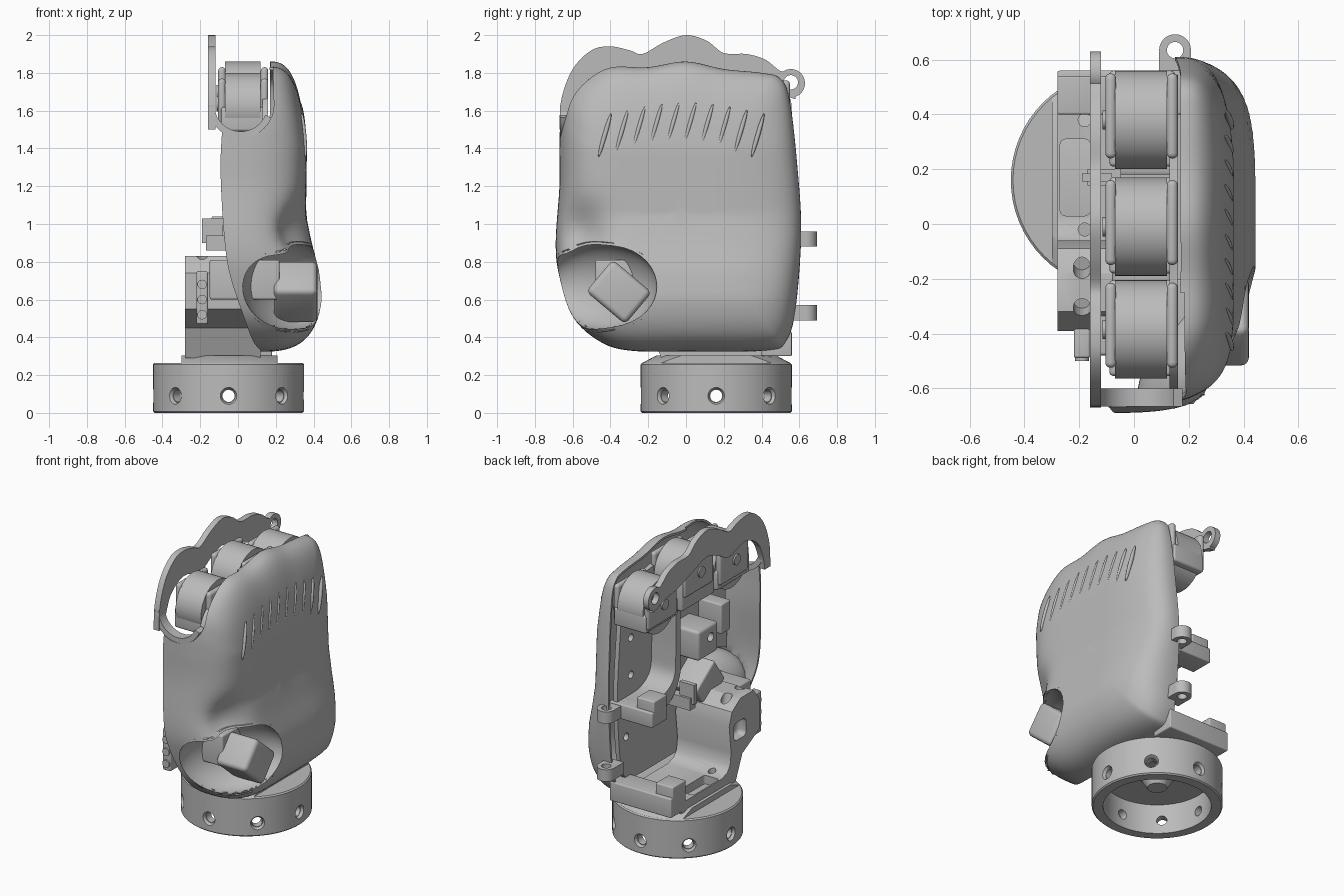
import bpy, bmesh, math
from mathutils import Vector, Matrix

default_cube = bpy.data.objects.get("Cube")
if default_cube:
    bpy.data.objects.remove(default_cube, do_unlink=True)

grey = bpy.data.materials.new("plain_grey")
grey.use_nodes = True
grey.diffuse_color = (0.5, 0.5, 0.5, 1)
grey.node_tree.nodes["Principled BSDF"].inputs["Base Color"].default_value = grey.diffuse_color


def finish(name, mesh_data):
    """Turn a bmesh into a named object."""
    bmesh.ops.recalc_face_normals(mesh_data, faces=mesh_data.faces)
    mesh = bpy.data.meshes.new(name)
    mesh_data.to_mesh(mesh)
    mesh_data.free()
    mesh.materials.append(grey)
    part = bpy.data.objects.new(name, mesh)
    bpy.context.collection.objects.link(part)
    return part


def apply_modifier(part, kind, **settings):
    modifier = part.modifiers.new(kind.lower(), kind)
    for key, value in settings.items():
        setattr(modifier, key, value)
    bpy.context.view_layer.objects.active = part
    bpy.ops.object.modifier_apply(modifier=modifier.name)


def combine(part, cutter, operation="DIFFERENCE"):
    apply_modifier(part, "BOOLEAN", operation=operation, object=cutter, solver="EXACT")
    bpy.data.objects.remove(cutter, do_unlink=True)


def box(name, low, high, bevel=0.0, tilt=0.0):
    low, high = Vector(low), Vector(high)
    size, centre = high - low, (low + high) / 2
    mesh_data = bmesh.new()
    bmesh.ops.create_cube(mesh_data, size=1, matrix=Matrix.Translation(centre)
                          @ Matrix.Rotation(tilt, 4, "X") @ Matrix.Diagonal((*size, 1)))
    part = finish(name, mesh_data)
    if bevel:
        apply_modifier(part, "BEVEL", width=bevel, segments=4)
    return part


def cylinder(name, centre, direction, radius, depth, end_radius=None, sides=48):
    turn = Vector(direction).to_track_quat("Z", "Y").to_matrix().to_4x4()
    mesh_data = bmesh.new()
    bmesh.ops.create_cone(mesh_data, cap_ends=True, segments=sides, radius1=radius,
                          radius2=radius if end_radius is None else end_radius, depth=depth,
                          matrix=Matrix.Translation(centre) @ turn)
    return finish(name, mesh_data)


def ellipsoid(name, centre, turn, radii, sides):
    mesh_data = bmesh.new()
    bmesh.ops.create_uvsphere(mesh_data, u_segments=sides, v_segments=sides, radius=1,
                              matrix=Matrix.Translation(centre) @ turn @ Matrix.Diagonal((*radii, 1)))
    return finish(name, mesh_data)


def prism(name, outline, axis, low, high):
    """Extrude an outline along x (points are y, z) or along y (points are x, z)."""
    place = (lambda a, b: (low, a, b)) if axis == "X" else (lambda a, b: (a, low, b))
    travel = Vector((high - low, 0, 0)) if axis == "X" else Vector((0, high - low, 0))
    mesh_data = bmesh.new()
    face = mesh_data.faces.new([mesh_data.verts.new(place(a, b)) for a, b in outline])
    extruded = bmesh.ops.extrude_face_region(mesh_data, geom=[face])["geom"]
    moved = [item for item in extruded if isinstance(item, bmesh.types.BMVert)]
    bmesh.ops.translate(mesh_data, verts=moved, vec=travel)
    return finish(name, mesh_data)


def spline(points, steps, closed=False):
    """Smooth curve passing through all points."""
    points = [Vector(p) for p in points]
    count = len(points)
    pick = (lambda i: points[i % count]) if closed else (lambda i: points[max(0, min(count - 1, i))])
    result = []
    for i in range(count if closed else count - 1):
        a, b, c, d = (pick(i + k) for k in (-1, 0, 1, 2))
        for s in range(steps):
            t = s / steps
            result.append(b + (c - a) * t / 2 + (a * 2 - b * 5 + c * 4 - d) * t * t / 2
                          + (b * 3 - a - c * 3 + d) * t ** 3 / 2)
    return result if closed else result + [points[-1]]


# Shell: a bulged cover whose rim follows (y, z, rim x)
RIM = [(-.67, 1.2, -.09), (-.67, 1.4, -.09), (-.665, 1.55, -.07), (-.63, 1.67, 0),
       (-.54, 1.76, .09), (-.4, 1.83, .15), (-.2, 1.83, .17), (0, 1.86, .17), (.2, 1.82, .17),
       (.4, 1.8, .17), (.5, 1.77, .17), (.55, 1.65, .17), (.59, 1.3, .16), (.61, .95, .15),
       (.58, .55, .15), (.53, .38, .14), (.43, .33, .12), (0, .325, .12), (-.3, .33, .12),
       (-.46, .38, .08), (-.6, .51, .03), (-.67, .72, -.04), (-.69, .9, -.07)]
BULGE = [(.3, .43), (.5, .445), (.6, .45), (.75, .43), (.9, .39), (1.05, .36), (1.4, .365), (1.6, .345), (1.9, .31)]
CAP_CENTRE = Vector((-.1, 0, 1))


def bulge(z):
    for (z_low, x_low), (z_high, x_high) in zip(BULGE, BULGE[1:]):
        if z <= z_high:
            return x_low + (x_high - x_low) * (z - z_low) / (z_high - z_low)
    return BULGE[-1][1]


def build_shell():
    """Closed volume: bulged outside plus a fan that closes the open side."""
    rim = spline(RIM, 5, closed=True)
    centre_y, centre_z, rings = -.03, 1.08, 36
    mesh_data = bmesh.new()
    hub = mesh_data.verts.new((bulge(centre_z), centre_y, centre_z))
    previous = None
    for ring in range(1, rings + 1):
        t = 1 - (1 - ring / rings) ** 3
        lift = max(0, 1 - t ** 6.5) ** .37
        current = []
        for y_rim, z_rim, x_rim in rim:
            y = centre_y + (y_rim - centre_y) * t
            z = centre_z + (z_rim - centre_z) * t
            dent = .11 * math.exp(-((y + .57) / .13) ** 2 - ((z - .95) / .14) ** 2)
            dent += .1 * max(0, y - .2) ** 1.3
            current.append(mesh_data.verts.new((x_rim + (bulge(z) - x_rim - dent) * lift, y, z)))
        for i in range(len(rim)):
            j = (i + 1) % len(rim)
            if previous:
                mesh_data.faces.new((previous[i], previous[j], current[j], current[i]))
            else:
                mesh_data.faces.new((hub, current[j], current[i]))
        previous = current
    cap = mesh_data.verts.new(CAP_CENTRE)
    for i, vert in enumerate(previous):
        mesh_data.faces.new((cap, vert, previous[(i + 1) % len(previous)]))
    return finish("shell", mesh_data)


def strap_arc(radius, steps):
    arc = [math.pi * (1 + i / 24) for i in range(steps + 1)]
    return [(.015 + radius * math.cos(a), 1.63 + radius * math.sin(a)) for a in arc]


# Scoop out the thumb recess, reopen the palm side, give the shell its thickness, notch its front
shell = build_shell()
inward = Vector((-.78, .62, 0)).to_track_quat("Z", "Y").to_matrix().to_4x4()
combine(shell, ellipsoid("thumb_scoop", (.285, -.455, .67), inward, (.36, .23, .17), 40))
opened = bmesh.new()
opened.from_mesh(shell.data)
bmesh.ops.delete(opened, geom=[v for v in opened.verts if (v.co - CAP_CENTRE).length < .001], context="VERTS")
opened.to_mesh(shell.data)
opened.free()
apply_modifier(shell, "SOLIDIFY", thickness=.014, offset=-1)
combine(shell, prism("front_notch", strap_arc(.175, 24) + [(.18, 2), (-.16, 2)], "Y", -.8, -.25))

# Slanted ribs on the shell
for i in range(10):
    y, z = -.43 + .09 * i, 1.47 + .06 * math.sin(math.pi * i / 9)
    slope = math.atan((bulge(z + .1) - bulge(z - .1)) / .2)
    lean = Matrix.Rotation(-.28, 4, "X") @ Matrix.Rotation(slope, 4, "Y")
    ellipsoid("shell_rib", (bulge(z) - .01, y, z), lean, (.014, .012, .12), 12)

# Wrist ring with radial screw holes
RING_X, RING_Y = -.05, .16
wrist_ring = cylinder("wrist_ring", (RING_X, RING_Y, .1325), (0, 0, 1), .4, .265, sides=64)
apply_modifier(wrist_ring, "BEVEL", width=.008, segments=1, limit_method="ANGLE")
combine(wrist_ring, cylinder("ring_bore", (RING_X, RING_Y, .09), (0, 0, 1), .33, .22, sides=64))
for i in range(8):
    direction = Vector((math.cos(i * math.pi / 4), math.sin(i * math.pi / 4), 0))
    start = Vector((RING_X, RING_Y, .09))
    combine(wrist_ring, cylinder("hole", start + direction * .36, direction, .032, .2, sides=24))
    combine(wrist_ring, cylinder("sink", start + direction * .4, direction, .036, .04, .054, sides=24))
cylinder("ring_hub", (RING_X, RING_Y, .17), (0, 0, 1), .06, .08, .11)
wrist_cap = cylinder("wrist_cap", (RING_X, RING_Y, .2825), (0, 0, 1), .395, .04, .32, sides=64)
combine(wrist_cap, box("cap_limits", (-.3, -1, 0), (.21, 1, 1)), "INTERSECT")

# Inner chassis plate with bolt holes
chassis = prism("chassis_plate", [(-.03 + (p.x + .03) * .9, 1.05 + (p.y - 1.05) * .9)
                                  for p in spline([r[:2] for r in RIM], 3, True)], "X", .13, .16)
combine(chassis, cylinder("thumb_clearance", (.15, -.46, .64), (1, 0, 0), .3, .2))
for y, z in ((.4, 1.35), (.4, 1.1), (.45, .7), (.2, .7), (.1, 1.35), (-.25, 1.35)):
    combine(chassis, cylinder("bolt_hole", (.145, y, z), (1, 0, 0), .025, .1, sides=20))

# Curved web that runs down from the fingers to the middle mount
prism("palm_web", spline([(.45, .97), (.3, .98), (.2, 1.05), (.18, 1.2), (.18, 1.55)], 6)
      + spline([(.13, 1.55), (.13, 1.2), (.14, 1.03), (.25, .9), (.45, .88)], 6), "X", -.05, .14)

# Floor bracket that sweeps up into the thumb mount
bracket = prism("thumb_bracket", [(.45, .29), (.45, .36), (.02, .36), (-.04, .38), (-.07, .42), (-.08, .5),
                                  (-.06, .68), (-.09, .77), (-.18, .83), (-.32, .83), (-.39, .74), (-.39, .55),
                                  (-.2, .45), (-.13, .29)], "X", -.28, .12)
combine(bracket, ellipsoid("recess_clearance", (.285, -.455, .67), inward, (.38, .25, .19), 32))
for y in (-.16, -.3):
    combine(bracket, cylinder("screw_hole", (-.19, y, .81), (0, -.3, 1), .032, .16, sides=24))
for y in (.38, -.02):
    combine(bracket, cylinder("floor_hole", (-.18, y, .4), (0, 0, 1), .024, .8, sides=24))
combine(bracket, box("floor_slot", (-.27, .03, .2), (-.16, .31, .5), .02))
combine(bracket, box("side_slot", (-.4, -.24, .56), (-.22, -.11, .68), .03))
box("cable_connector", (-.22, -.49, .47), (-.16, -.38, .75), .01)
for z in (.52, .6, .68):
    cylinder("connector_screw", (-.19, -.49, z), (0, 1, 0), .025, .02, sides=20)
box("sensor_tab", (-.19, .155, .9), (-.08, .185, 1.03))
box("tab_arm", (-.17, .14, .86), (.14, .2, .94))

# Stepped mounts and hinge lugs along the back edge
for reach, base, height in ((-.28, .3, .13), (-.14, .87, .1)):
    box("back_mount", (reach, .4, base), (.18, .56, base + height), .008)
    box("mount_step", (reach, .4, base + .02), (reach + .13, .54, base + height + .07), .008)
for z in (.53, .92):
    lug = cylinder("hinge_lug", (.15, .635, z), (0, 0, 1), .058, .08)
    combine(lug, box("lug_neck", (.092, .53, z - .04), (.208, .63, z + .04)), "UNION")
    combine(lug, cylinder("lug_hole", (.15, .635, z), (0, 0, 1), .03, .2, sides=24))

# Finger actuators, front to back
for y, top in ((-.385, 1.8), (-.01, 1.86), (.38, 1.79)):
    axle = top - .18
    cylinder("finger_knuckle", (.025, y, axle), (1, 0, 0), .18, .19)
    box("finger_motor", (-.09, y - .17, 1.49), (.15, y + .18, axle), .015)
    for low, high in ((-.105, -.065), (.12, .16)):
        box("finger_cheek", (low, y - .14, axle - .1), (high, y + .17, top - .03), .019)
    cylinder("axle_screw", (-.1, y, axle + .02), (1, 0, 0), .035, .03, sides=24)

# Central actuator and its neighbour
centre_motor = box("centre_motor", (-.08, -.23, 1.08), (.14, -.02, 1.28), .02)
combine(centre_motor, cylinder("motor_hole", (-.08, -.15, 1.2), (1, 0, 0), .03, .1, sides=24))
box("front_block", (-.04, -.42, 1.14), (.14, -.32, 1.34), .01)

# Thumb actuator
box("thumb_servo", (-.06, -.3, .76), (.13, -.06, .96), .015, math.radians(-35))
box("thumb_motor", (-.15, -.48, .6), (.22, -.2, .81), .012)
box("thumb_knuckle", (.19, -.49, .53), (.42, -.22, .75), .03, math.radians(-40))

# Wavy knuckle guard with an eyelet at the back
upper = spline([(-.67, 1.5), (-.66, 1.66), (-.6, 1.82), (-.5, 1.92), (-.4, 1.94), (-.3, 1.92), (-.23, 1.9),
                (-.12, 1.96), (0, 2), (.11, 1.97), (.2, 1.905), (.32, 1.9), (.42, 1.87), (.5, 1.81), (.56, 1.81)], 5)
lower = spline([(.58, 1.66), (.46, 1.7), (.3, 1.73), (.15, 1.78), (0, 1.82), (-.12, 1.78), (-.23, 1.73),
                (-.4, 1.77), (-.53, 1.71), (-.59, 1.6), (-.61, 1.5)], 5)
guard = prism("knuckle_guard", upper + lower, "X", -.16, -.12)
combine(guard, cylinder("eyelet", (-.14, .555, 1.745), (1, 0, 0), .075, .04), "UNION")
combine(guard, cylinder("eyelet_hole", (-.14, .555, 1.75), (1, 0, 0), .038, .2, sides=32))

# Curved strap joining the guard to the shell
prism("guard_strap", strap_arc(.175, 21) + strap_arc(.14, 21)[::-1], "Y", -.666, -.6)

# Smooth shading with sharp edges kept
bpy.ops.object.select_all(action="DESELECT")
for part in bpy.context.scene.objects:
    if part.type == "MESH":
        part.select_set(True)
        bpy.context.view_layer.objects.active = part
bpy.ops.object.shade_smooth_by_angle(angle=math.radians(35))
